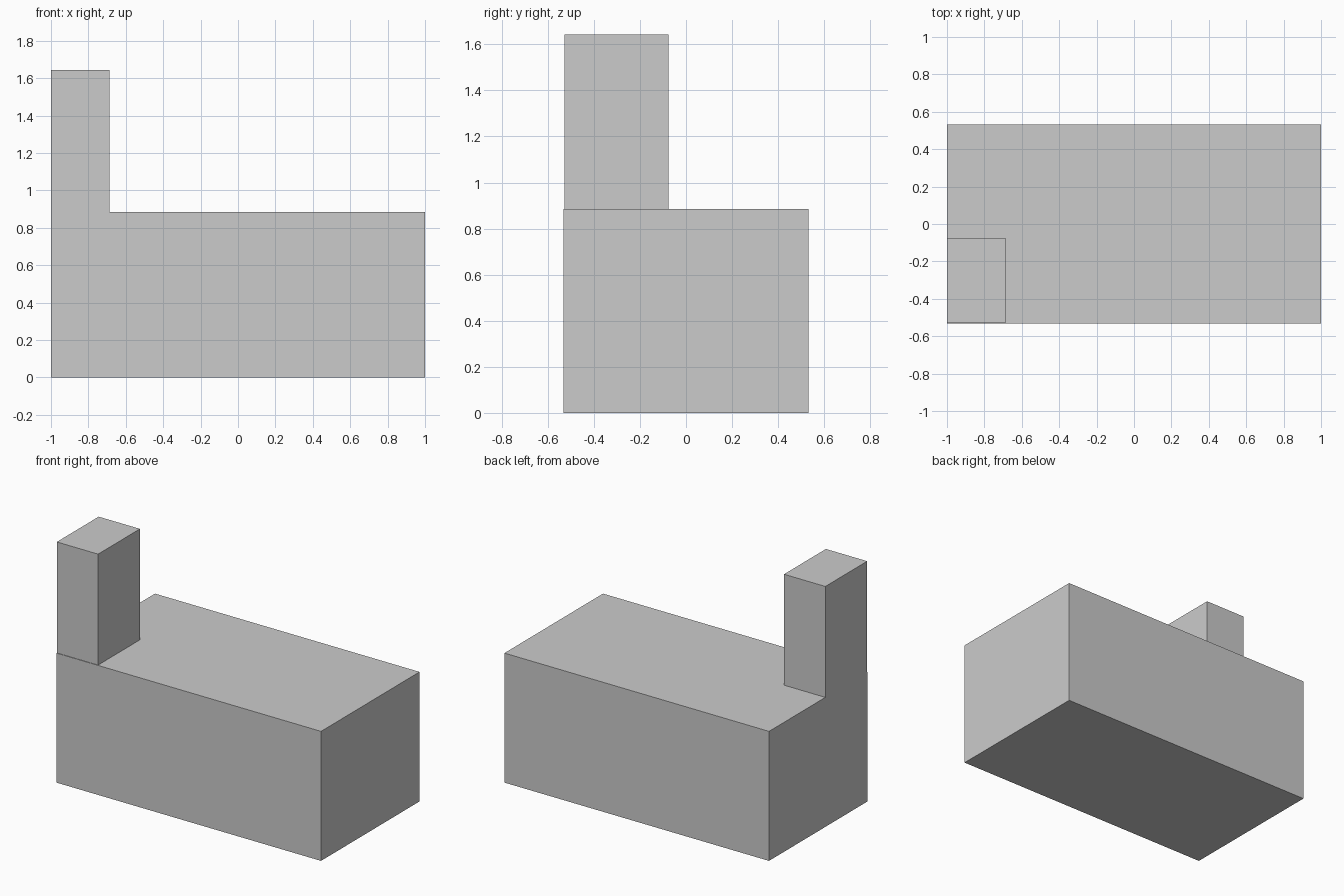
import bpy

if "Cube" in bpy.data.objects:
    bpy.data.objects.remove(bpy.data.objects["Cube"])


def box(name, lo, hi):
    """Axis-aligned box between two opposite corners."""
    centre = [(a + b) / 2 for a, b in zip(lo, hi)]
    size = [b - a for a, b in zip(lo, hi)]
    bpy.ops.mesh.primitive_cube_add(size=1, location=centre)
    obj = bpy.context.object
    obj.name = name
    obj.scale = size
    bpy.ops.object.transform_apply(location=False, rotation=False, scale=True)
    return obj


BASE_TOP = 0.885

# Long main block
box("main_block", (-1, -0.532, 0), (1, 0.532, BASE_TOP))

# Tower on the front left corner, set back a hair from the front face
box("corner_tower", (-1, -0.528, BASE_TOP), (-0.688, -0.076, 1.643))
